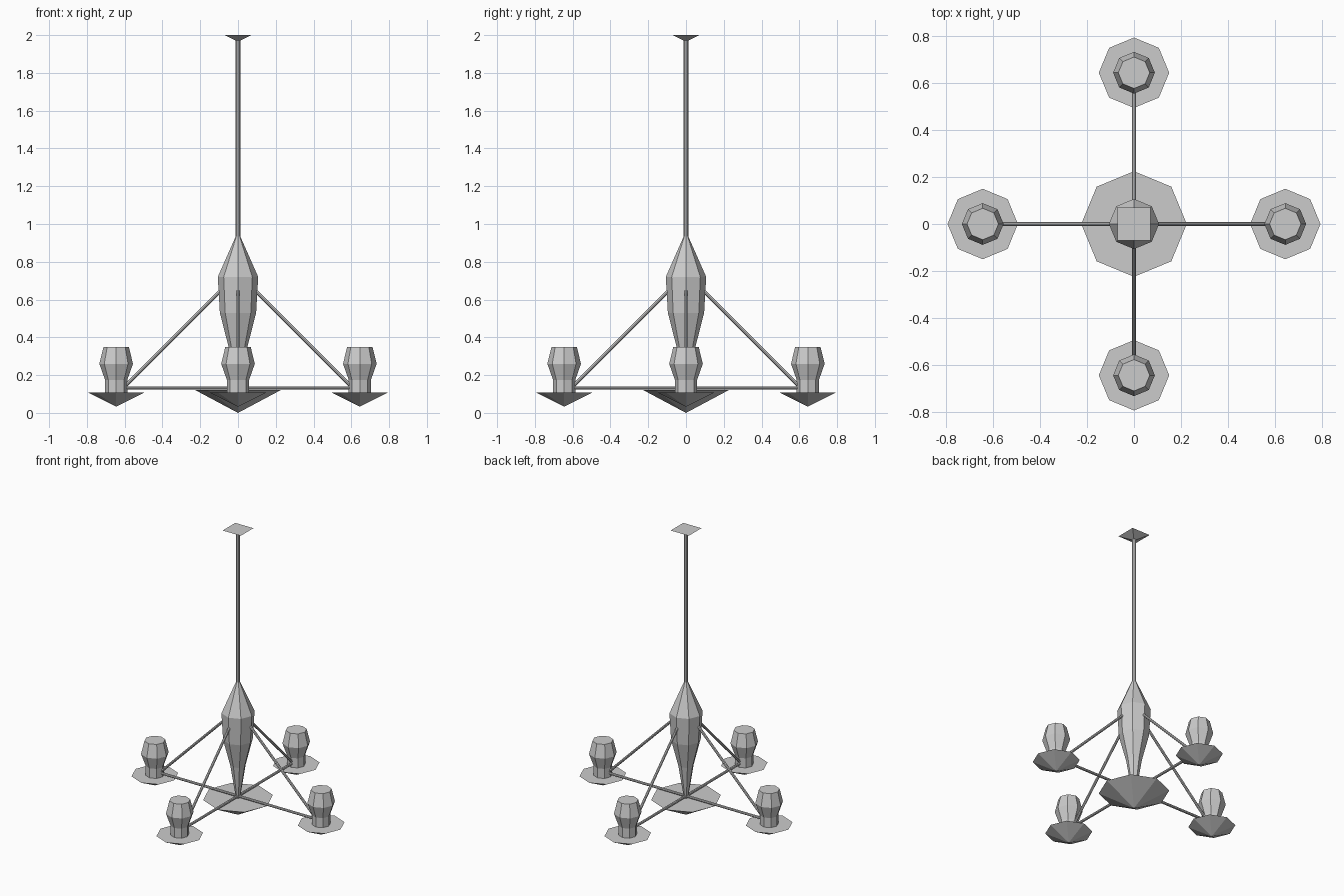
import bpy, bmesh, math
from mathutils import Vector

if "Cube" in bpy.data.objects:
    bpy.data.objects.remove(bpy.data.objects["Cube"])


def lathe(name, profile, sides=8, loc=(0, 0, 0), turn=0.0):
    """Revolve (radius, z) points into a closed faceted solid; radius 0 makes a tip."""
    bm = bmesh.new()
    rings = []
    for r, z in profile:
        if r == 0:
            rings.append([bm.verts.new((0, 0, z))])
        else:
            rings.append([bm.verts.new((r * math.cos(turn + 2 * math.pi * i / sides),
                                        r * math.sin(turn + 2 * math.pi * i / sides), z))
                          for i in range(sides)])
    for a, b in zip(rings, rings[1:]):
        for i in range(sides):
            j = (i + 1) % sides
            if len(a) == 1:
                bm.faces.new((a[0], b[j], b[i]))
            elif len(b) == 1:
                bm.faces.new((a[i], a[j], b[0]))
            else:
                bm.faces.new((a[i], a[j], b[j], b[i]))
    if len(rings[0]) > 1:
        bm.faces.new(rings[0][::-1])
    if len(rings[-1]) > 1:
        bm.faces.new(rings[-1])
    bmesh.ops.recalc_face_normals(bm, faces=bm.faces)
    mesh = bpy.data.meshes.new(name)
    bm.to_mesh(mesh)
    bm.free()
    ob = bpy.data.objects.new(name, mesh)
    ob.location = loc
    bpy.context.collection.objects.link(ob)
    return ob


def rod(name, start, end, radius, sides=8):
    """Straight bar between two points."""
    start, end = Vector(start), Vector(end)
    d = end - start
    ob = lathe(name, [(radius, 0), (radius, d.length)], sides, start)
    ob.rotation_euler = d.to_track_quat('Z', 'Y').to_euler()
    return ob


# Central hanging parts
lathe("ceiling_plate", [(0, 1.965), (0.07 * math.sqrt(2), 2.0)], 4, turn=math.pi / 4)
rod("hanging_rod", (0, 0, 0.9), (0, 0, 1.985), 0.013)
lathe("body", [(0.012, 0.11), (0.05, 0.35), (0.096, 0.53), (0.107, 0.72), (0.012, 0.935)])
lathe("centre_dish", [(0, 0), (0.225, 0.12)])

# Four lamp arms around the body
reach = 0.645
for k in range(4):
    a = k * math.pi / 2
    c, s = math.cos(a), math.sin(a)
    n = k + 1
    rod(f"arm_{n}", (0, 0, 0.132), (c * 0.62, s * 0.62, 0.132), 0.009)
    rod(f"strut_{n}", (c * 0.07, s * 0.07, 0.67), (c * 0.6, s * 0.6, 0.14), 0.009)
    spot = (c * reach, s * reach, 0)
    lathe(f"lamp_dish_{n}", [(0, 0.033), (0.15, 0.108)], loc=spot)
    lathe(f"lamp_{n}", [(0.059, 0.1), (0.059, 0.175), (0.089, 0.26), (0.067, 0.35)], loc=spot)
